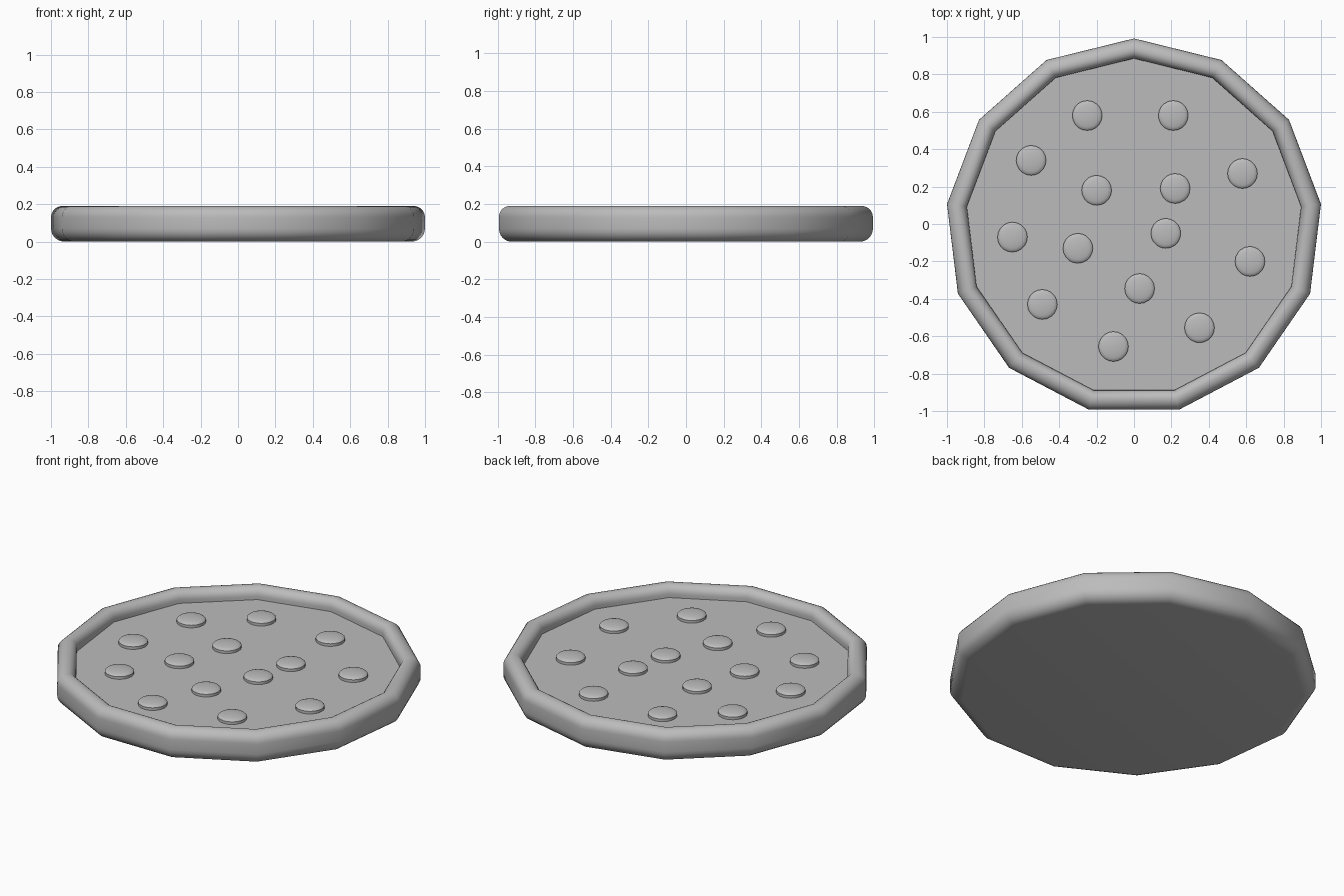
import bpy, bmesh
from math import pi, sin, cos, radians

cube = bpy.data.objects.get("Cube")
if cube:
    bpy.data.objects.remove(cube, do_unlink=True)

grey = bpy.data.materials.new("plain grey")
GREY = (0.5, 0.5, 0.5, 1)
grey.diffuse_color = GREY
grey.use_nodes = True
grey.node_tree.nodes["Principled BSDF"].inputs["Base Color"].default_value = GREY


def arc(cx, cz, rx, rz, start, end, steps):
    """Elliptical arc in the radius/height plane, angles in degrees."""
    angles = [radians(start + (end - start) * i / steps) for i in range(steps + 1)]
    return [(cx + rx * cos(a), cz + rz * sin(a)) for a in angles]


def lathe(name, profile, sides, location, cap_start=False, cap_end=False):
    """Turn a radius/height profile around z, with one corner at the back."""
    bm = bmesh.new()
    rings = []
    for r, z in profile:
        angles = [pi / 2 + 2 * pi * i / sides for i in range(sides)]
        rings.append([bm.verts.new((r * cos(a), r * sin(a), z)) for a in angles])
    for low, high in zip(rings, rings[1:]):
        for i in range(sides):
            j = (i + 1) % sides
            bm.faces.new((low[i], low[j], high[j], high[i]))
    if cap_start:
        bm.faces.new(rings[0][::-1])
    if cap_end:
        bm.faces.new(rings[-1])
    mesh = bpy.data.meshes.new(name)
    bm.to_mesh(mesh)
    bm.free()
    mesh.materials.append(grey)
    obj = bpy.data.objects.new(name, mesh)
    obj.location = location
    bpy.context.collection.objects.link(obj)
    bpy.ops.object.select_all(action='DESELECT')
    obj.select_set(True)
    bpy.context.view_layer.objects.active = obj
    bpy.ops.object.shade_smooth_by_angle(angle=radians(32))
    return obj


SIDES = 13
OUTER, INNER, HEIGHT, FLOOR = 1.007, 0.9, 0.19, 0.12
CENTRE_Y = -0.015

# Tray: flat underside, rounded outer wall, rounded lip and recessed floor
profile = arc(OUTER - 0.07, 0.07, 0.07, 0.07, -90, 0, 6)
profile += arc(OUTER - 0.06, HEIGHT - 0.06, 0.06, 0.06, 0, 90, 6)
profile += arc(INNER + 0.047, HEIGHT - 0.05, 0.047, 0.05, 90, 180, 6)[1:]
profile.append((INNER, FLOOR))
lathe("tray", profile, SIDES, (0, CENTRE_Y, 0), cap_start=True, cap_end=True)

# Studs: short discs with gently domed tops, scattered over the floor
stud = [(0.08, 0), (0.08, 0.016)] + arc(0, 0.016, 0.08, 0.016, 25, 80, 4)
spots = [(-0.25, 0.58), (0.21, 0.58), (-0.55, 0.34), (0.58, 0.27), (-0.2, 0.18),
         (0.22, 0.19), (-0.65, -0.07), (-0.3, -0.13), (0.17, -0.05), (0.62, -0.2),
         (0.03, -0.345), (-0.49, -0.43), (0.35, -0.555), (-0.11, -0.655)]
for n, (x, y) in enumerate(spots, 1):
    lathe(f"stud_{n}", stud, 20, (x, y, FLOOR), cap_end=True)
